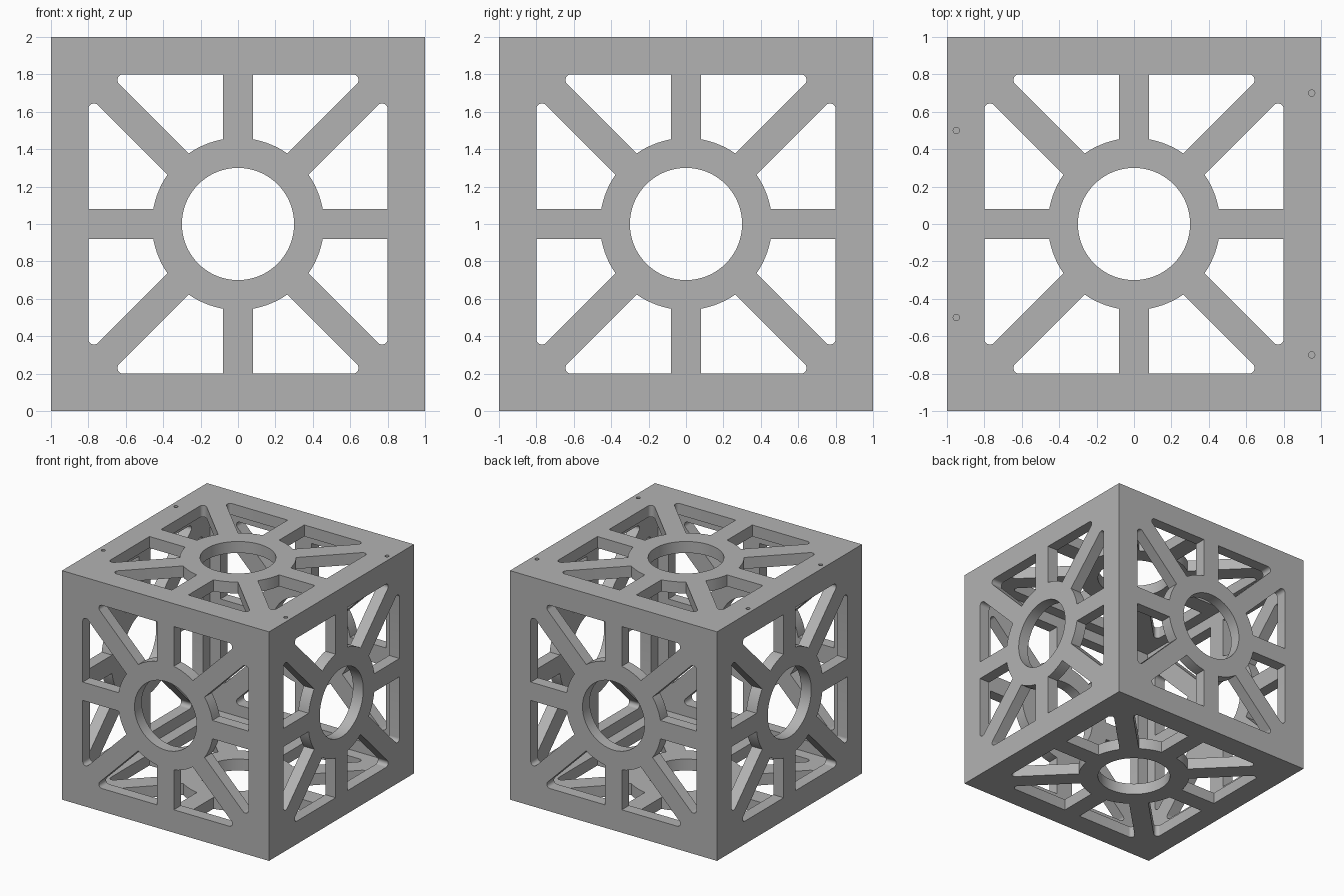
import bpy, bmesh
from math import pi, sin, cos, asin, sqrt, radians
from mathutils import Matrix, Vector

OUTER, WALL, OPENING = 1.0, 0.1, 0.8      # half size, wall thickness, window limit
RING, BORE, SPOKE, FILLET = 0.46, 0.3, 0.08, 0.03

old = bpy.data.objects.get("Cube")
if old:
    bpy.data.objects.remove(old, do_unlink=True)

grey = bpy.data.materials.new("plain grey")
grey.use_nodes = True
colour = (0.45, 0.45, 0.45, 1)
grey.diffuse_color = colour
grey.node_tree.nodes["Principled BSDF"].inputs["Base Color"].default_value = colour


def arc(cx, cy, r, start, end, steps):
    angles = [start + (end - start) * i / steps for i in range(steps + 1)]
    return [(cx + r * cos(a), cy + r * sin(a)) for a in angles]


def circle(cx, cy, r, steps):
    return arc(cx, cy, r, 0, 2 * pi, steps)[:-1]


def square(s):
    return [(-s, -s), (s, -s), (s, s), (-s, s)]


def windows():
    """Eight openings between the ring, the spokes and the border."""
    offset = SPOKE * sqrt(2)
    tip = OPENING - offset - FILLET * (1 + sqrt(2))
    lean = asin(SPOKE / RING)
    base = [(SPOKE, OPENING)]
    base += arc(tip, OPENING - FILLET, FILLET, pi / 2, -pi / 4, 8)
    base += arc(0, 0, RING, pi / 4 + lean, pi / 2 - lean, 8)
    result = []
    for turn in range(4):
        c, s = round(cos(turn * pi / 2)), round(sin(turn * pi / 2))
        for flip in (1, -1):
            result.append([(c * x * flip - s * y, s * x * flip + c * y) for x, y in base])
    return result


def add_loop(bm, points, height, matrix):
    verts = [bm.verts.new(matrix @ Vector((x, y, height))) for x, y in points]
    edges = [bm.edges.new((v, verts[(i + 1) % len(verts)])) for i, v in enumerate(verts)]
    return verts, edges


def add_walls(bm, upper, lower):
    for i in range(len(upper)):
        j = (i + 1) % len(upper)
        bm.faces.new((upper[i], upper[j], lower[j], lower[i]))


def fill(bm, edges, normal):
    bmesh.ops.triangle_fill(bm, edges=edges, use_beauty=True, normal=normal)


def add_panel(bm, matrix, screws=()):
    """One pierced side whose mitred rim joins its neighbours."""
    inner = OUTER - WALL
    normal = matrix @ Vector((0, 0, 1))
    _, outside = add_loop(bm, square(OUTER), OUTER, matrix)
    _, inside = add_loop(bm, square(inner), inner, matrix)
    for hole in windows() + [circle(0, 0, BORE, 64)]:
        top, top_edges = add_loop(bm, hole, OUTER, matrix)
        low, low_edges = add_loop(bm, hole, inner, matrix)
        add_walls(bm, top, low)
        outside += top_edges
        inside += low_edges
    # blind screw holes in the rim
    for x, y in screws:
        hole = circle(x, y, 0.017, 16)
        top, top_edges = add_loop(bm, hole, OUTER, matrix)
        low, _ = add_loop(bm, hole, OUTER - 2 * WALL, matrix)
        add_walls(bm, top, low)
        bm.faces.new(low)
        outside += top_edges
    fill(bm, outside, normal)
    fill(bm, inside, -normal)


# hollow cube: top with screw holes, then the other five sides
bm = bmesh.new()
add_panel(bm, Matrix.Identity(4), [(-0.95, 0.5), (-0.95, -0.5), (0.95, 0.7), (0.95, -0.7)])
for quarter in (1, 2, 3):
    add_panel(bm, Matrix.Rotation(quarter * pi / 2, 4, "X"))
for side in (1, -1):
    add_panel(bm, Matrix.Rotation(side * pi / 2, 4, "Y"))
bmesh.ops.remove_doubles(bm, verts=bm.verts, dist=0.0001)
bmesh.ops.recalc_face_normals(bm, faces=bm.faces)
bmesh.ops.translate(bm, verts=bm.verts, vec=(0, 0, OUTER))

mesh = bpy.data.meshes.new("pierced_cube_frame")
bm.to_mesh(mesh)
bm.free()
mesh.materials.append(grey)
frame = bpy.data.objects.new("pierced_cube_frame", mesh)
bpy.context.collection.objects.link(frame)
bpy.ops.object.select_all(action="DESELECT")
frame.select_set(True)
bpy.context.view_layer.objects.active = frame
bpy.ops.object.shade_smooth_by_angle(angle=radians(30))
